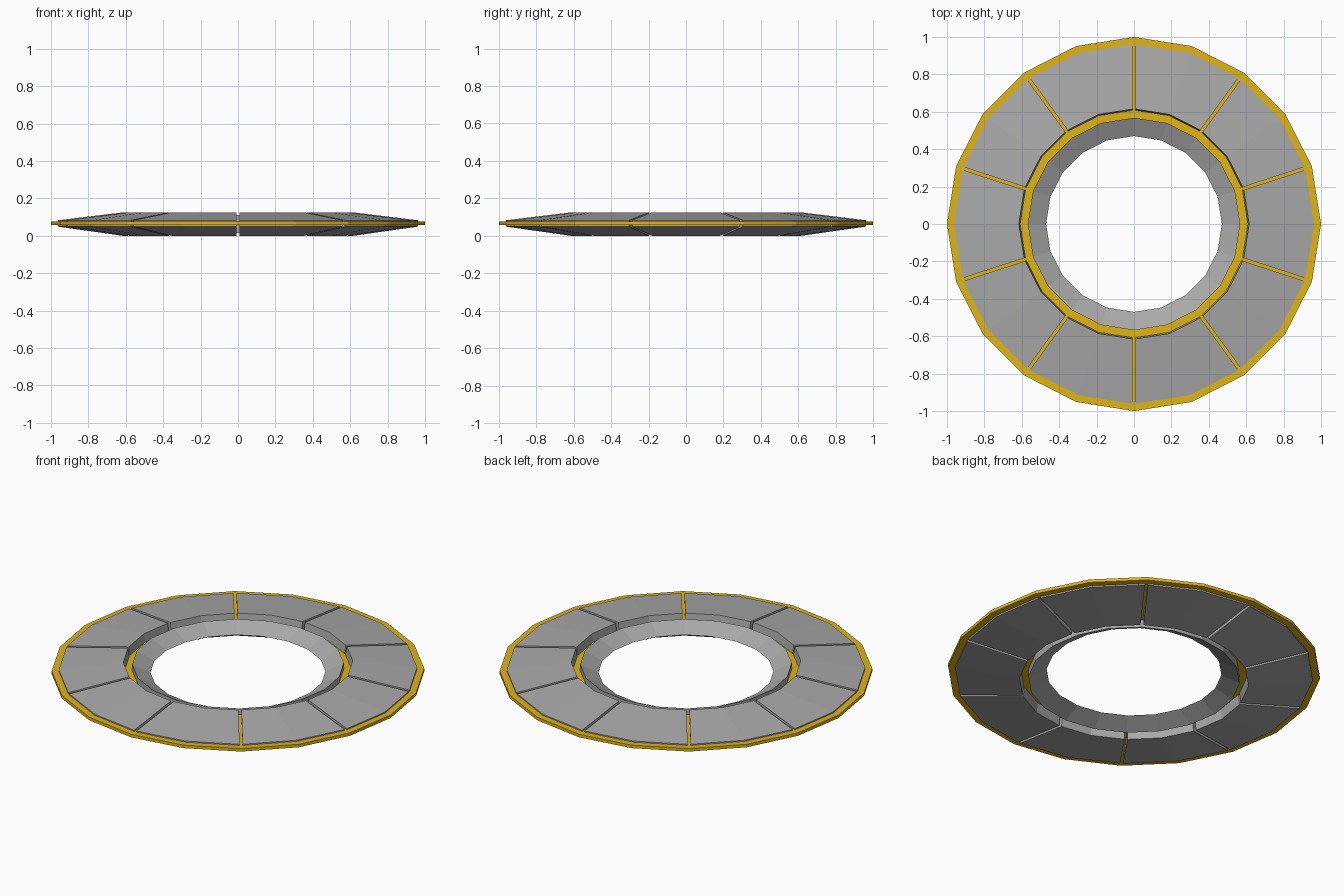
import bpy
import bmesh
from math import pi, cos, sin
from mathutils import Vector

cube = bpy.data.objects.get("Cube")
if cube:
    bpy.data.objects.remove(cube)

SIDES = 20
PLATES = 10
STEP = 2 * pi / SIDES
HALF_GAP = 0.008


def make_material(name, rgb):
    mat = bpy.data.materials.new(name)
    mat.use_nodes = True
    mat.diffuse_color = (*rgb, 1)
    mat.node_tree.nodes["Principled BSDF"].inputs["Base Color"].default_value = (*rgb, 1)
    return mat


gold = make_material("gold", (0.75, 0.46, 0.008))
grey = make_material("grey", (0.40, 0.40, 0.40))


def finish(bm, name, mat):
    bmesh.ops.recalc_face_normals(bm, faces=bm.faces)
    mesh = bpy.data.meshes.new(name)
    bm.to_mesh(mesh)
    bm.free()
    mesh.materials.append(mat)
    obj = bpy.data.objects.new(name, mesh)
    bpy.context.collection.objects.link(obj)
    return obj


def lathe(name, profile, mat):
    """Sweep a closed (radius, height) profile around z."""
    bm = bmesh.new()
    rings = [[bm.verts.new((r * cos(i * STEP), r * sin(i * STEP), z)) for r, z in profile]
             for i in range(SIDES)]
    n = len(profile)
    for i in range(SIDES):
        a, b = rings[i], rings[(i + 1) % SIDES]
        for j in range(n):
            k = (j + 1) % n
            bm.faces.new((a[j], b[j], b[k], a[k]))
    return finish(bm, name, mat)


def plate(name, start, profile, mat):
    """Two-facet wedge with its ends set back to leave a parallel slot."""
    bm = bmesh.new()
    sections = []
    for i, shift in enumerate((HALF_GAP, 0, -HALF_GAP)):
        angle = start + i * STEP
        out = Vector((cos(angle), sin(angle), 0))
        side = Vector((-sin(angle), cos(angle), 0))
        # Slide end corners along the facet so the outline stays straight
        slide = side * shift - out * abs(shift) * math_tan
        sections.append([bm.verts.new(out * r + slide + Vector((0, 0, z))) for r, z in profile])
    n = len(profile)
    for a, b in zip(sections, sections[1:]):
        for j in range(n):
            k = (j + 1) % n
            bm.faces.new((a[j], b[j], b[k], a[k]))
    bm.faces.new(sections[0])
    bm.faces.new(sections[-1])
    return finish(bm, name, mat)


math_tan = sin(STEP / 2) / cos(STEP / 2)

# Thin core disc, seen at the rim, in the slots and beside the inner ring
lathe("core_disc", [(0.56, 0.058), (1.0, 0.058), (1.0, 0.076), (0.56, 0.076)], gold)

# Inner ring with a wedge section pointing at the centre
lathe("inner_ring", [(0.47, 0.064), (0.568, 0.112), (0.568, 0.014)], grey)

# Sloped armour plates above and below the core
upper = [(0.608, 0.07), (0.962, 0.07), (0.962, 0.083), (0.616, 0.125)]
lower = [(0.608, 0.064), (0.962, 0.064), (0.962, 0.049), (0.616, 0.0)]
for i in range(PLATES):
    start = pi / 2 + 2 * i * STEP
    plate(f"upper_plate_{i + 1}", start, upper, grey)
    plate(f"lower_plate_{i + 1}", start, lower, grey)
